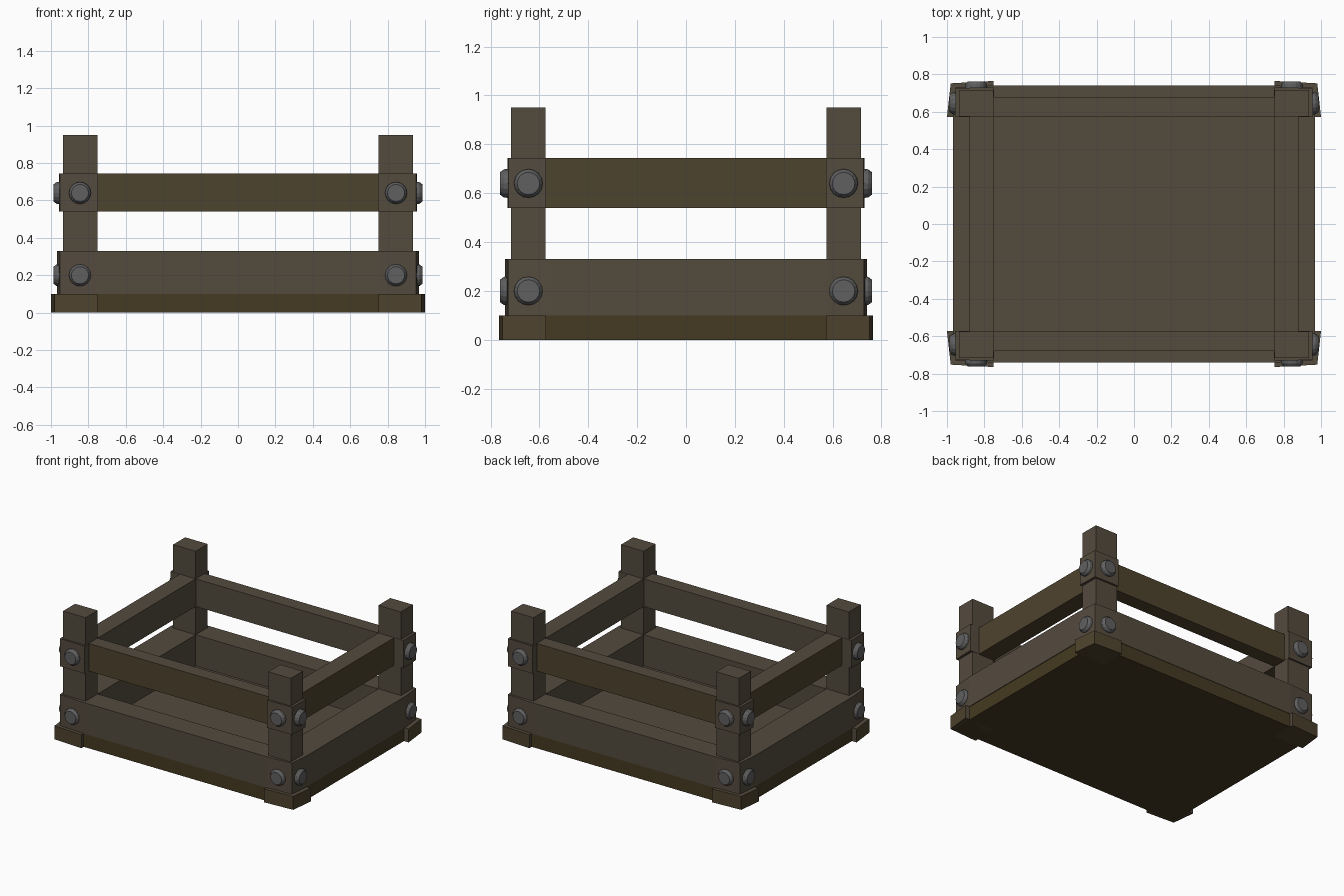
import bpy, bmesh
from math import pi
from mathutils import Matrix, Vector

if "Cube" in bpy.data.objects:
    bpy.data.objects.remove(bpy.data.objects["Cube"])


def material(name, rgb):
    m = bpy.data.materials.new(name)
    m.diffuse_color = (*rgb, 1)
    m.use_nodes = True
    m.node_tree.nodes["Principled BSDF"].inputs["Base Color"].default_value = m.diffuse_color
    return m


WOOD = material("grey_wood", (0.088, 0.070, 0.048))
RAIL = material("rail_wood", (0.076, 0.056, 0.027))
BASE = material("base_wood", (0.060, 0.042, 0.016))
IRON = material("iron", (0.115, 0.115, 0.118))


def finish(name, bm, *mats):
    bmesh.ops.recalc_face_normals(bm, faces=bm.faces)
    me = bpy.data.meshes.new(name)
    if len(mats) > 1:
        # outward and downward faces use the second wood tone
        bm.normal_update()
        for f in bm.faces:
            c = f.calc_center_median()
            if f.normal.dot(Vector((c.x, c.y, 0))) > 0.3 or f.normal.z < -0.5:
                f.material_index = 1
    bm.to_mesh(me)
    bm.free()
    for m in mats:
        me.materials.append(m)
    ob = bpy.data.objects.new(name, me)
    bpy.context.collection.objects.link(ob)
    return ob


def prism(name, pts, z0, z1, *mats):
    bm = bmesh.new()
    face = bm.faces.new([bm.verts.new((x, y, z0)) for x, y in pts])
    top = bmesh.ops.extrude_face_region(bm, geom=[face], use_keep_orig=True)["geom"]
    bmesh.ops.translate(bm, vec=(0, 0, z1 - z0),
                        verts=[v for v in top if isinstance(v, bmesh.types.BMVert)])
    return finish(name, bm, *mats)


def rect(x0, x1, y0, y1):
    return [(x0, y0), (x1, y0), (x1, y1), (x0, y1)]


def bolt(name, loc, rot):
    # flat washer with a chamfered head, pointing along local +z
    bm = bmesh.new()
    for r0, r1, z0, z1 in ((0.06, 0.058, -0.02, 0.016), (0.058, 0.046, 0.016, 0.032)):
        bmesh.ops.create_cone(bm, cap_ends=True, segments=16, radius1=r0, radius2=r1,
                              depth=z1 - z0,
                              matrix=Matrix.Translation((0, 0, (z0 + z1) / 2)))
    ob = finish(name, bm, IRON)
    ob.location = loc
    ob.rotation_euler = rot


# Floor slab
prism("floor", rect(-0.962, 0.962, -0.738, 0.738), 0, 0.1, WOOD, BASE)

for s, side in ((-1, "front"), (1, "back")):
    # Lower boards with slightly pinched ends
    half = [(0.968, 0.575), (0.953, 0.729), (0.75, 0.741)]
    pts = [(x, s * y) for x, y in half] + [(-x, s * y) for x, y in reversed(half)]
    prism(side + "_lower_board", pts, 0.1, 0.33, WOOD)
    # Upper rails
    prism(side + "_rail", rect(-0.76, 0.76, s * 0.575, s * 0.68), 0.54, 0.745, WOOD, RAIL)

for s, side in ((-1, "left"), (1, "right")):
    prism(side + "_lower_board", rect(s * 0.75, s * 0.967, -0.575, 0.575), 0.1, 0.33, WOOD)
    prism(side + "_rail", rect(s * 0.75, s * 0.88, -0.58, 0.58), 0.54, 0.745, WOOD, RAIL)

for sy, a in ((-1, "front"), (1, "back")):
    for sx, b in ((-1, "left"), (1, "right")):
        tag = a + "_" + b
        # Corner post
        prism(tag + "_post", rect(sx * 0.75, sx * 0.935, sy * 0.575, sy * 0.716),
              0.1, 0.95, WOOD)
        # Flared foot and rail bracket
        for part, z0, z1, mats, p in (
                ("_foot", 0, 0.1, (WOOD, RAIL),
                 [(0.75, 0.573), (1.0, 0.573), (0.98, 0.752), (0.75, 0.765)]),
                ("_rail_bracket", 0.54, 0.745, (WOOD,),
                 [(0.749, 0.573), (0.957, 0.573), (0.953, 0.727), (0.749, 0.731)])):
            prism(tag + part, [(sx * x, sy * y) for x, y in p], z0, z1, *mats)
        # Bolts on both outer faces
        for z, lvl in ((0.2, "lower"), (0.64, "upper")):
            bolt(f"{tag}_{lvl}_bolt_y", (sx * 0.845, sy * 0.729, z), (-sy * pi / 2, 0, 0))
            bolt(f"{tag}_{lvl}_bolt_x", (sx * 0.954, sy * 0.645, z), (0, sx * pi / 2, 0))
